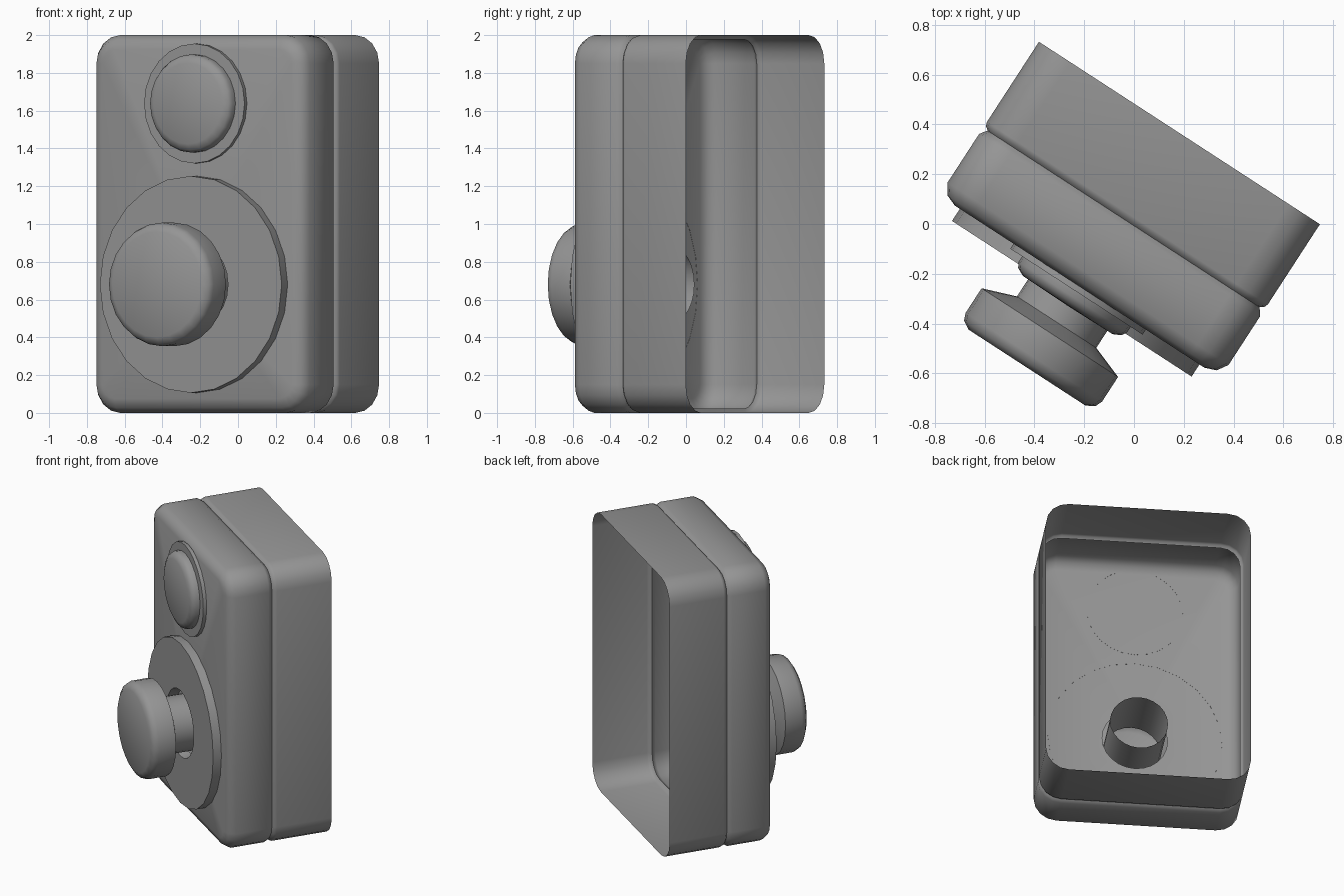
import bpy, bmesh, math

if "Cube" in bpy.data.objects:
    bpy.data.objects.remove(bpy.data.objects["Cube"])

TURN = math.radians(-33)      # whole model is turned about z
CX = -0.046                   # local centre line
HALF_W, HEIGHT, RADIUS = 0.673, 2.0, 0.15

grey = bpy.data.materials.new("dark_grey")
grey.diffuse_color = (0.3, 0.3, 0.3, 1)
grey.use_nodes = True
grey.node_tree.nodes["Principled BSDF"].inputs["Base Color"].default_value = grey.diffuse_color


def finish(name, bm, angle=35):
    bmesh.ops.remove_doubles(bm, verts=bm.verts[:], dist=1e-5)
    bmesh.ops.recalc_face_normals(bm, faces=bm.faces[:])
    mesh = bpy.data.meshes.new(name)
    bm.to_mesh(mesh)
    bm.free()
    mesh.materials.append(grey)
    ob = bpy.data.objects.new(name, mesh)
    bpy.context.collection.objects.link(ob)
    ob.rotation_euler.z = TURN
    bpy.ops.object.select_all(action='DESELECT')
    ob.select_set(True)
    bpy.context.view_layer.objects.active = ob
    bpy.ops.object.shade_smooth_by_angle(angle=math.radians(angle))
    return ob


def circle(bm, r, y, cz, n):
    if r == 0:
        return [bm.verts.new((CX, y, cz))] * n
    return [bm.verts.new((CX + r * math.cos(2 * math.pi * i / n), y,
                          cz + r * math.sin(2 * math.pi * i / n))) for i in range(n)]


def skin(bm, loops):
    for a, b in zip(loops, loops[1:]):
        n = len(a)
        for i in range(n):
            j = (i + 1) % n
            bm.faces.new(list(dict.fromkeys((a[i], a[j], b[j], b[i]))))


def lathe(name, cz, profile, angle=35, n=24):
    """Turn (radius, y) points about a front-to-back axis."""
    bm = bmesh.new()
    skin(bm, [circle(bm, r, y, cz, n) for r, y in profile])
    return finish(name, bm, angle)


def rounded_rect(bm, y, inset, seg=4):
    r = RADIUS - inset
    hw, hh = HALF_W - RADIUS, HEIGHT / 2 - RADIUS
    out = []
    for k, (sx, sz) in enumerate(((1, 1), (-1, 1), (-1, -1), (1, -1))):
        for i in range(seg + 1):
            a = math.pi / 2 * (k + i / seg)
            out.append(bm.verts.new((CX + sx * hw + r * math.cos(a), y,
                                     HEIGHT / 2 + sz * hh + r * math.sin(a))))
    return out


# Cabinet: thin open-backed shell with a groove and a rounded front edge
bm = bmesh.new()
loops = [rounded_rect(bm, y, inset) for y, inset in (
    (0.406, 0), (0.022, 0), (0.006, 0.006), (-0.006, 0.022), (-0.018, 0.012),
    (-0.036, 0), (-0.268, 0), (-0.312, 0.028), (-0.33, 0.075))]
skin(bm, loops)
hole = circle(bm, 0.215, -0.33, 0.68, 24)
edges = []
for loop in (loops[-1], hole):
    for a, b in zip(loop, loop[1:] + loop[:1]):
        edges.append(bm.edges.get((a, b)) or bm.edges.new((a, b)))
bmesh.ops.triangle_fill(bm, edges=edges, use_beauty=True, normal=(0, -1, 0))
finish("cabinet", bm, 55)

# Large round plate with a hole for the plunger
lathe("large_plate", 0.68, [(0.574, -0.329), (0.574, -0.388), (0.235, -0.388), (0.215, -0.33)])

# Plunger: hollow shaft with a wide bevelled cap
lathe("plunger", 0.68, [(0.19, -0.10), (0.19, -0.50), (0.327, -0.55), (0.327, -0.668),
                        (0.315, -0.698), (0.28, -0.718), (0, -0.718)], 50)

# Small ring and its rounded button
lathe("small_ring", 1.638, [(0.317, -0.329), (0.317, -0.354), (0.255, -0.354)])
lathe("small_button", 1.638, [(0.26, -0.34), (0.26, -0.38), (0.248, -0.402),
                              (0.215, -0.418), (0, -0.421)], 50)
